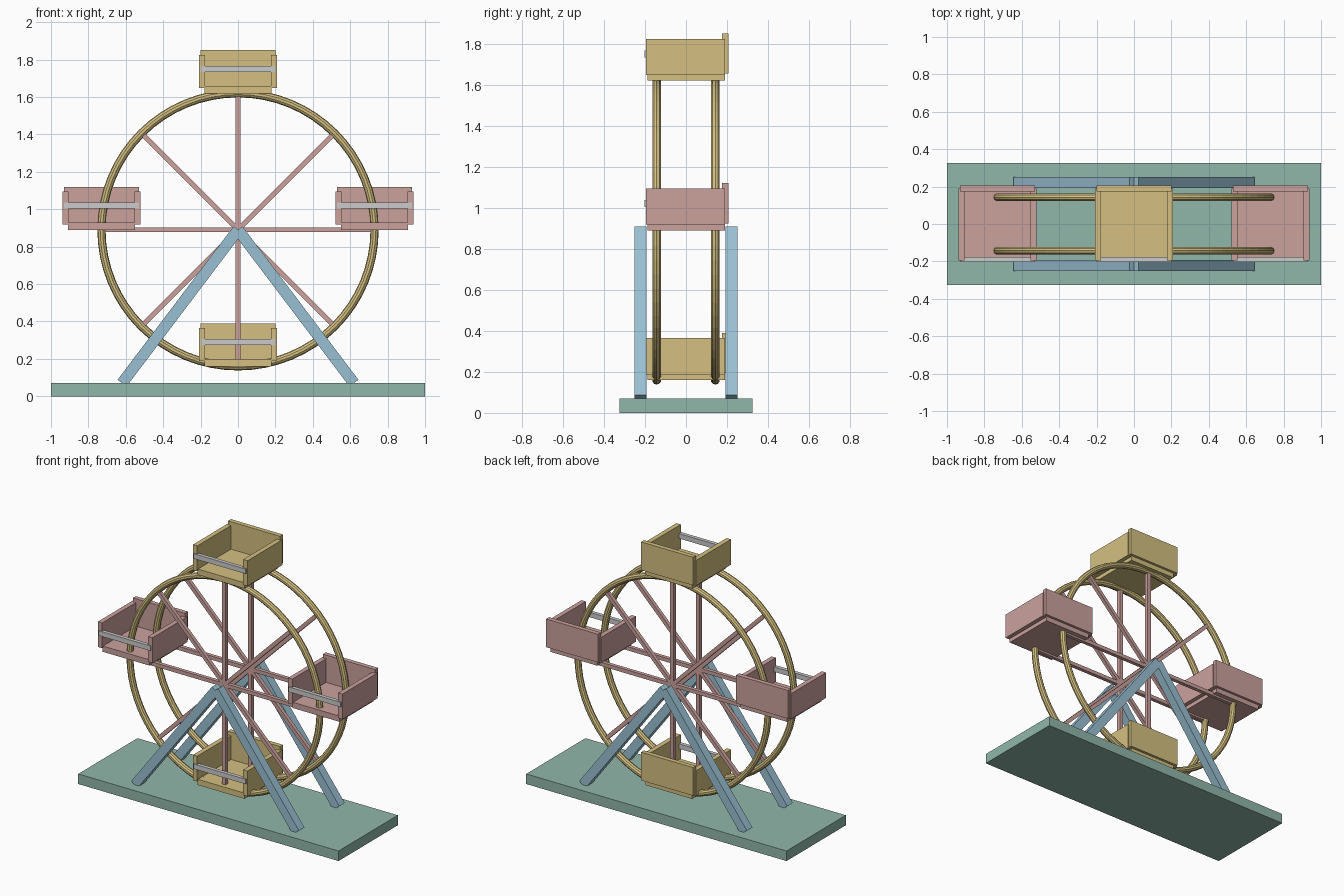
import bpy
from math import pi, cos, sin, atan2, hypot

if "Cube" in bpy.data.objects:
    bpy.data.objects.remove(bpy.data.objects["Cube"])

HUB_Z, RADIUS, RIM_Y = 0.89, 0.73, 0.143


def material(name, rgb):
    m = bpy.data.materials.new(name)
    m.diffuse_color = (*rgb, 1)
    m.use_nodes = True
    m.node_tree.nodes["Principled BSDF"].inputs["Base Color"].default_value = m.diffuse_color
    return m


green = material("green", (0.28, 0.47, 0.40))
blue = material("blue", (0.32, 0.53, 0.65))
gold = material("gold", (0.66, 0.53, 0.22))
pink = material("pink", (0.60, 0.36, 0.34))


def box(name, center, size, mat=None, angle=0):
    """Box of the given size, turned about the y axis."""
    bpy.ops.mesh.primitive_cube_add(size=1, location=center, rotation=(0, angle, 0))
    ob = bpy.context.object
    ob.name = name
    ob.scale = size
    bpy.ops.object.transform_apply(location=False, rotation=False, scale=True)
    if mat:
        ob.data.materials.append(mat)
    return ob


def beam(name, p, q, y, width, depth, mat):
    """Square-cut bar between two (x, z) points."""
    dx, dz = q[0] - p[0], q[1] - p[1]
    box(name, ((p[0] + q[0]) / 2, y, (p[1] + q[1]) / 2),
        (width, depth, hypot(dx, dz)), mat, atan2(dx, dz))


def gondola(name, x, z, mat):
    """Open-front car whose floor rests at (x, z)."""
    box(name + "_floor", (x, 0.001, z + 0.02), (0.36, 0.376, 0.04), mat)
    for side, s in (("left", -1), ("right", 1)):
        box(f"{name}_{side}_panel", (x + s * 0.193, -0.003, z + 0.116),
            (0.033, 0.384, 0.176), mat)
    box(name + "_back_panel", (x, 0.191, z + 0.132), (0.40, 0.032, 0.196), mat)
    box(name + "_safety_bar", (x, -0.19, z + 0.13), (0.40, 0.026, 0.034))


# Base plate
box("base", (0, 0, 0.035), (2, 0.65, 0.07), green)

for end, s in (("front", -1), ("back", 1)):
    # Wheel rim
    bpy.ops.mesh.primitive_torus_add(
        location=(0, s * RIM_Y, HUB_Z), rotation=(pi / 2, 0, 0),
        major_radius=RADIUS, minor_radius=0.022, major_segments=64, minor_segments=10)
    rim = bpy.context.object
    rim.name = end + "_rim"
    rim.data.materials.append(gold)

    # Spokes, each crossing the full wheel
    for i in range(4):
        dx, dz = RADIUS * cos(i * pi / 4), RADIUS * sin(i * pi / 4)
        beam(f"{end}_spoke_{i + 1}", (-dx, HUB_Z - dz), (dx, HUB_Z + dz),
             s * RIM_Y, 0.026, 0.026, pink)

    # A-frame legs
    for side, t in (("left", -1), ("right", 1)):
        beam(f"{end}_{side}_leg", (t * 0.62, 0.07), (0, HUB_Z),
             s * 0.222, 0.06, 0.06, blue)

# Four upright cars around the wheel
for name, a, mat in (("right_car", 0, pink), ("top_car", 1, gold),
                     ("left_car", 2, pink), ("bottom_car", 3, gold)):
    gondola(name, RADIUS * cos(a * pi / 2), HUB_Z + RADIUS * sin(a * pi / 2), mat)
